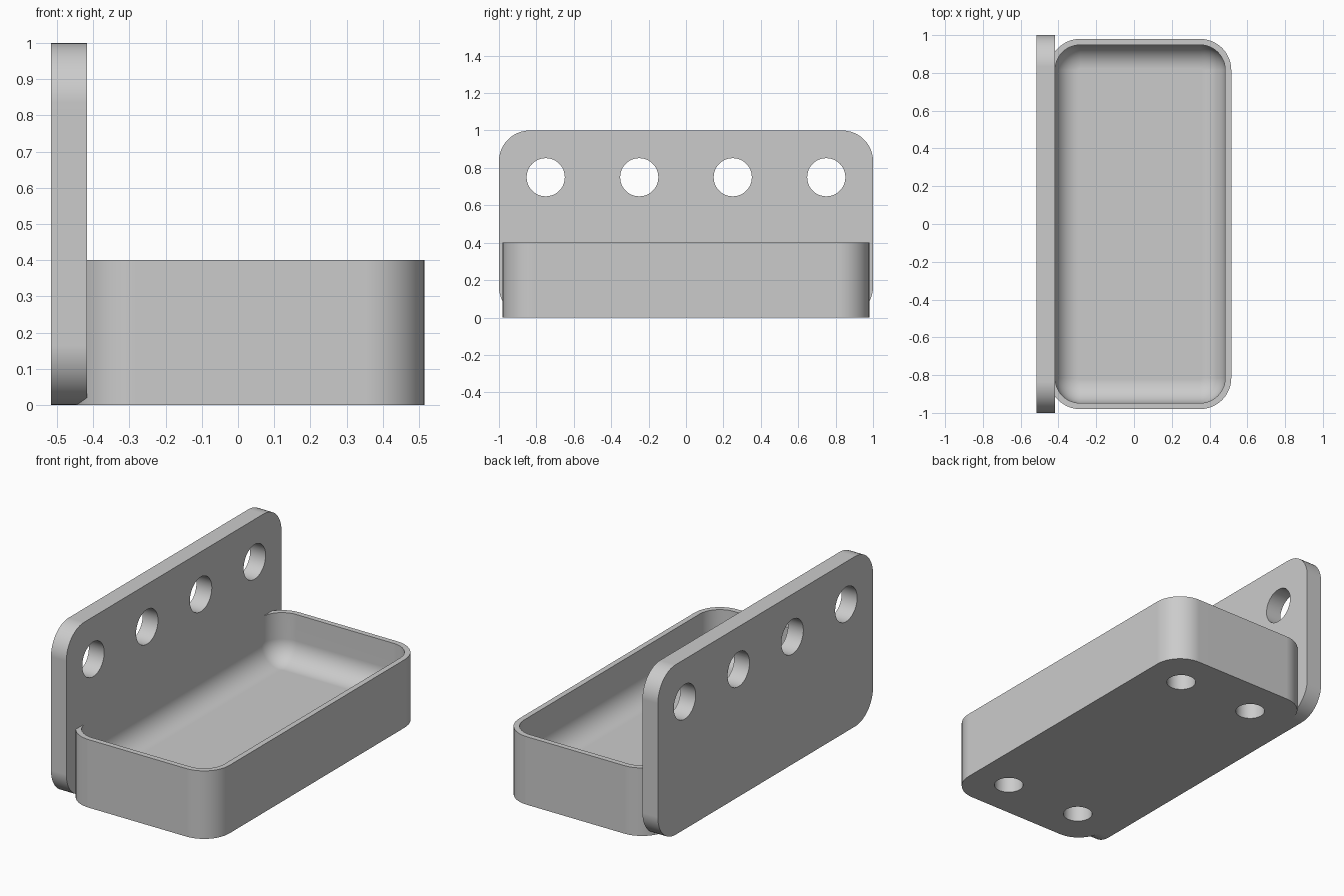
import bpy
import bmesh
import math
from mathutils import Vector

if "Cube" in bpy.data.objects:
    bpy.data.objects.remove(bpy.data.objects["Cube"])

grey = bpy.data.materials.new("plain grey")
grey.use_nodes = True
COLOUR = (0.6, 0.6, 0.6, 1)
grey.diffuse_color = COLOUR
grey.node_tree.nodes["Principled BSDF"].inputs["Base Color"].default_value = COLOUR


def rounded_rect(u0, u1, v0, v1, r, steps=12):
    """Counter-clockwise outline of a rectangle with round corners."""
    corners = [(u1 - r, v1 - r), (u0 + r, v1 - r), (u0 + r, v0 + r), (u1 - r, v0 + r)]
    points = []
    for quarter, (cu, cv) in enumerate(corners):
        for i in range(steps + 1):
            a = math.pi / 2 * (quarter + i / steps)
            points.append((cu + r * math.cos(a), cv + r * math.sin(a)))
    return points


def circle(u, v, r, steps=48):
    angles = [math.tau * i / steps for i in range(steps)]
    return [(u + r * math.cos(a), v + r * math.sin(a)) for a in angles]


def loft(name, rings):
    """Closed solid through a list of matching loops."""
    bm = bmesh.new()
    loops = [[bm.verts.new(p) for p in ring] for ring in rings]
    for low, high in zip(loops, loops[1:]):
        for i in range(len(low)):
            j = (i + 1) % len(low)
            bm.faces.new((low[i], low[j], high[j], high[i]))
    bm.faces.new(loops[0][::-1])
    bm.faces.new(loops[-1])
    bmesh.ops.recalc_face_normals(bm, faces=bm.faces)
    mesh = bpy.data.meshes.new(name)
    bm.to_mesh(mesh)
    bm.free()
    mesh.materials.append(grey)
    obj = bpy.data.objects.new(name, mesh)
    bpy.context.collection.objects.link(obj)
    return obj


def along_z(outline, *heights):
    return [[Vector((u, v, z)) for u, v in outline] for z in heights]


def along_x(outline, *depths):
    return [[Vector((x, u, v)) for u, v in outline] for x in depths]


def activate(obj):
    bpy.ops.object.select_all(action="DESELECT")
    obj.select_set(True)
    bpy.context.view_layer.objects.active = obj


def cut(obj, cutters):
    """Subtract each cutter for good, then remove it."""
    activate(obj)
    for cutter in cutters:
        mod = obj.modifiers.new("cut", "BOOLEAN")
        mod.operation = "DIFFERENCE"
        mod.solver = "EXACT"
        mod.object = cutter
        bpy.ops.object.modifier_apply(modifier=mod.name)
        bpy.data.objects.remove(cutter)


def smooth(obj):
    activate(obj)
    bpy.ops.object.shade_smooth_by_angle(angle=math.radians(30))
    weighted = obj.modifiers.new("even shading", "WEIGHTED_NORMAL")
    weighted.keep_sharp = True


# Upright mounting plate with a row of four through holes
PLATE_BACK, PLATE_FACE = -0.517, -0.417
plate = loft("mounting_plate",
             along_x(rounded_rect(-1, 1, 0, 1, 0.165), PLATE_BACK, PLATE_FACE))
cut(plate, [loft("hole_cutter", along_x(circle(y, 0.75, 0.102), -0.7, -0.2))
            for y in (-0.75, -0.25, 0.25, 0.75)])
smooth(plate)

# Tray body; its inner side ends inside the plate
X0, X1, HALF, TOP = -0.45, 0.515, 0.98, 0.4
WALL, FLOOR, CORNER, FILLET = 0.032, 0.12, 0.165, 0.125
tray = loft("tray", along_z(rounded_rect(X0, X1, -HALF, HALF, CORNER), 0, TOP))

# Cavity with a rounded transition between walls and floor
rings = []
STEPS = 12
for i in range(STEPS + 1):
    a = math.pi / 2 * i / STEPS
    inset = WALL + FILLET * (1 - math.sin(a))
    outline = rounded_rect(X0 + inset, X1 - inset, inset - HALF, HALF - inset, CORNER - inset)
    rings += along_z(outline, FLOOR + FILLET * (1 - math.cos(a)))
rings += along_z(outline, TOP + 0.1)
cutters = [loft("cavity_cutter", rings)]

# Four blind recesses under the tray
for x in (-0.217, 0.283):
    for y in (-0.745, 0.745):
        cutters.append(loft("recess_cutter", along_z(circle(x, y, 0.08), -0.1, 0.1)))
cut(tray, cutters)
smooth(tray)
